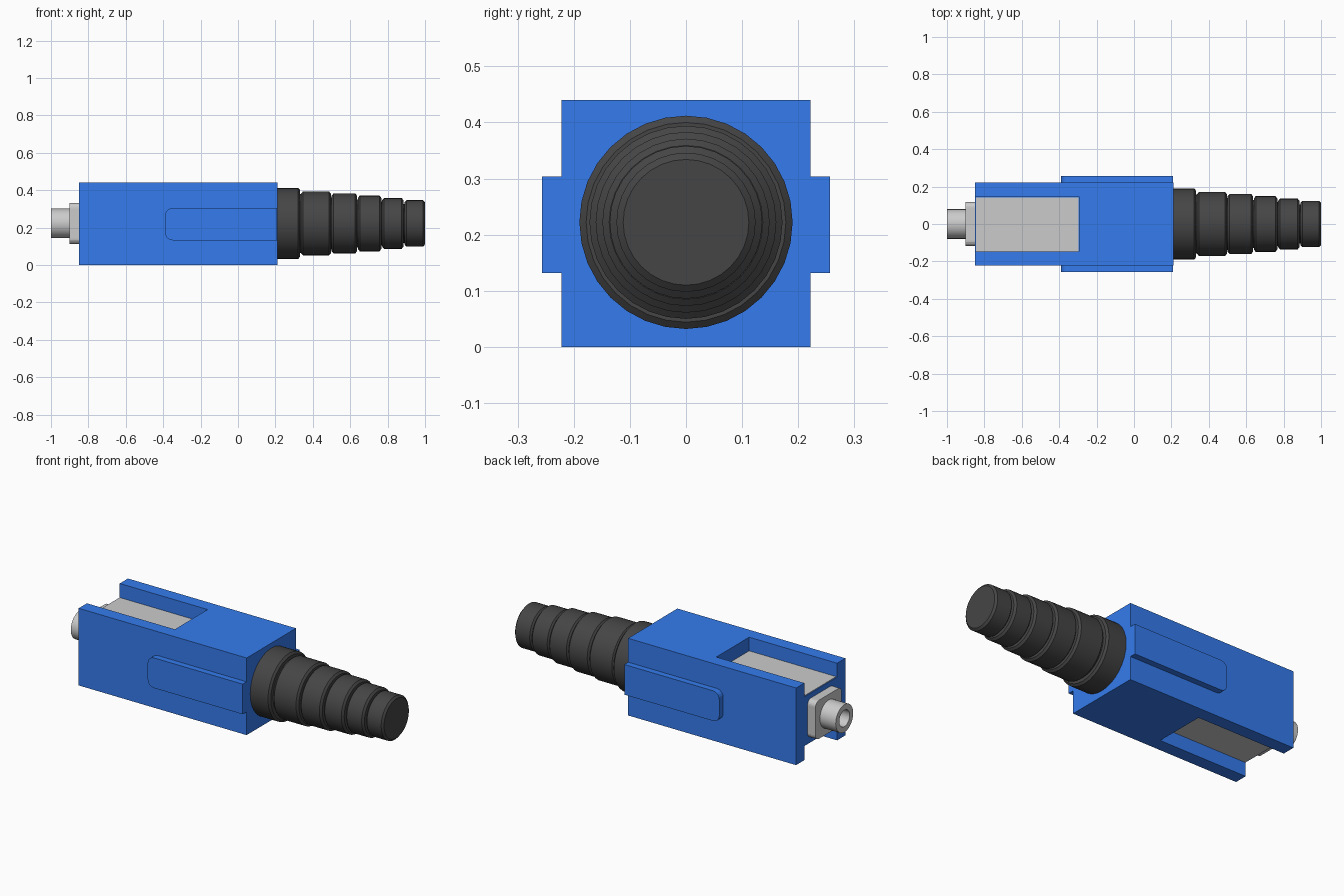
import bpy, bmesh, math
from mathutils import Vector, Matrix

if "Cube" in bpy.data.objects:
    bpy.data.objects.remove(bpy.data.objects["Cube"])

CZ = 0.222  # height of the long axis


def material(name, col):
    m = bpy.data.materials.new(name)
    m.diffuse_color = (*col, 1)
    m.use_nodes = True
    m.node_tree.nodes["Principled BSDF"].inputs["Base Color"].default_value = m.diffuse_color
    return m


BLUE = material("blue_plastic", (0.035, 0.2, 0.85))
DARK = material("dark_rubber", (0.06, 0.06, 0.06))


def finish(bm, name, mat=None, smooth=False):
    bmesh.ops.recalc_face_normals(bm, faces=bm.faces[:])
    me = bpy.data.meshes.new(name)
    bm.to_mesh(me)
    bm.free()
    ob = bpy.data.objects.new(name, me)
    bpy.context.collection.objects.link(ob)
    if mat:
        me.materials.append(mat)
    if smooth:
        bpy.ops.object.select_all(action='DESELECT')
        ob.select_set(True)
        bpy.context.view_layer.objects.active = ob
        bpy.ops.object.shade_smooth_by_angle(angle=math.radians(30))
    return ob


def box(name, lo, hi, mat=None, round_axis=None, radius=0, keep=lambda c: True):
    """Box from corner to corner; edges along round_axis can be rounded."""
    lo, hi = Vector(lo), Vector(hi)
    bm = bmesh.new()
    size = hi - lo
    bmesh.ops.create_cube(bm, size=1, matrix=Matrix.Translation((lo + hi) / 2) @ Matrix.Diagonal((*size, 1)))
    if round_axis is not None:
        edges = [e for e in bm.edges
                 if abs((e.verts[0].co - e.verts[1].co)[round_axis]) > 1e-4
                 and keep((e.verts[0].co + e.verts[1].co) / 2)]
        bmesh.ops.bevel(bm, geom=edges, offset=radius, segments=5, profile=0.5, affect='EDGES')
    return finish(bm, name, mat)


def lathe(name, profile, mat=None, sides=32):
    """Revolve (x, radius) points about the long axis."""
    bm = bmesh.new()
    vs = [bm.verts.new((x, 0, CZ + r)) for x, r in profile]
    es = [bm.edges.new(p) for p in zip(vs, vs[1:])]
    bmesh.ops.spin(bm, geom=vs + es, cent=(0, 0, CZ), axis=(1, 0, 0),
                   angle=2 * math.pi, steps=sides, use_merge=True)
    bmesh.ops.remove_doubles(bm, verts=bm.verts[:], dist=1e-5)
    return finish(bm, name, mat, smooth=True)


# Housing with latch channels cut in its top and bottom
housing = box("housing", (-0.85, -0.222, 0), (0.21, 0.222, 0.44), BLUE)
for side, z0, z1 in (("top", 0.36, 0.5), ("bottom", -0.06, 0.08)):
    cutter = box(f"{side}_channel_cutter", (-0.9, -0.148, z0), (-0.295, 0.148, z1))
    cutter.hide_render = True
    cutter.hide_viewport = True
    cutter.display_type = 'WIRE'
    mod = housing.modifiers.new(f"{side}_channel", 'BOOLEAN')
    mod.operation = 'DIFFERENCE'
    mod.solver = 'EXACT'
    mod.object = cutter

# Grey inner body showing as the floor of both channels
box("inner_body", (-0.845, -0.146, 0.077), (-0.296, 0.142, 0.363))

# Grip ribs on both sides, rounded at the front
for s, name in ((-1, "front_grip_rib"), (1, "back_grip_rib")):
    y0, y1 = sorted((s * 0.21, s * 0.257))
    box(name, (-0.39, y0, 0.132), (0.2095, y1, 0.304), BLUE, 1, 0.04, lambda c: c.x < 0)

# Front plate and hollow ferrule
box("ferrule_plate", (-0.9, -0.118, CZ - 0.11), (-0.84, 0.118, CZ + 0.11), None, 0, 0.03)
lathe("ferrule", [(-0.89, 0), (-0.89, 0.079), (-1, 0.079), (-1, 0.047), (-0.9, 0.047), (-0.9, 0)])

# Stepped strain relief boot, each ring with softened edges
rings = [(0.20, 0.332, 0.190), (0.338, 0.496, 0.172), (0.501, 0.636, 0.161),
         (0.641, 0.766, 0.149), (0.771, 0.885, 0.136), (0.890, 1.0, 0.124)]
profile = [(0.20, 0)]
for x0, x1, r in rings:
    profile += [(x0, r - 0.012), (x0 + 0.01, r), (x1 - 0.01, r), (x1, r - 0.012)]
    if x1 < 1:
        profile += [(x1, r - 0.032), (x1 + 0.005, r - 0.032)]
profile.append((1.0, 0))
lathe("strain_relief_boot", profile, DARK)
